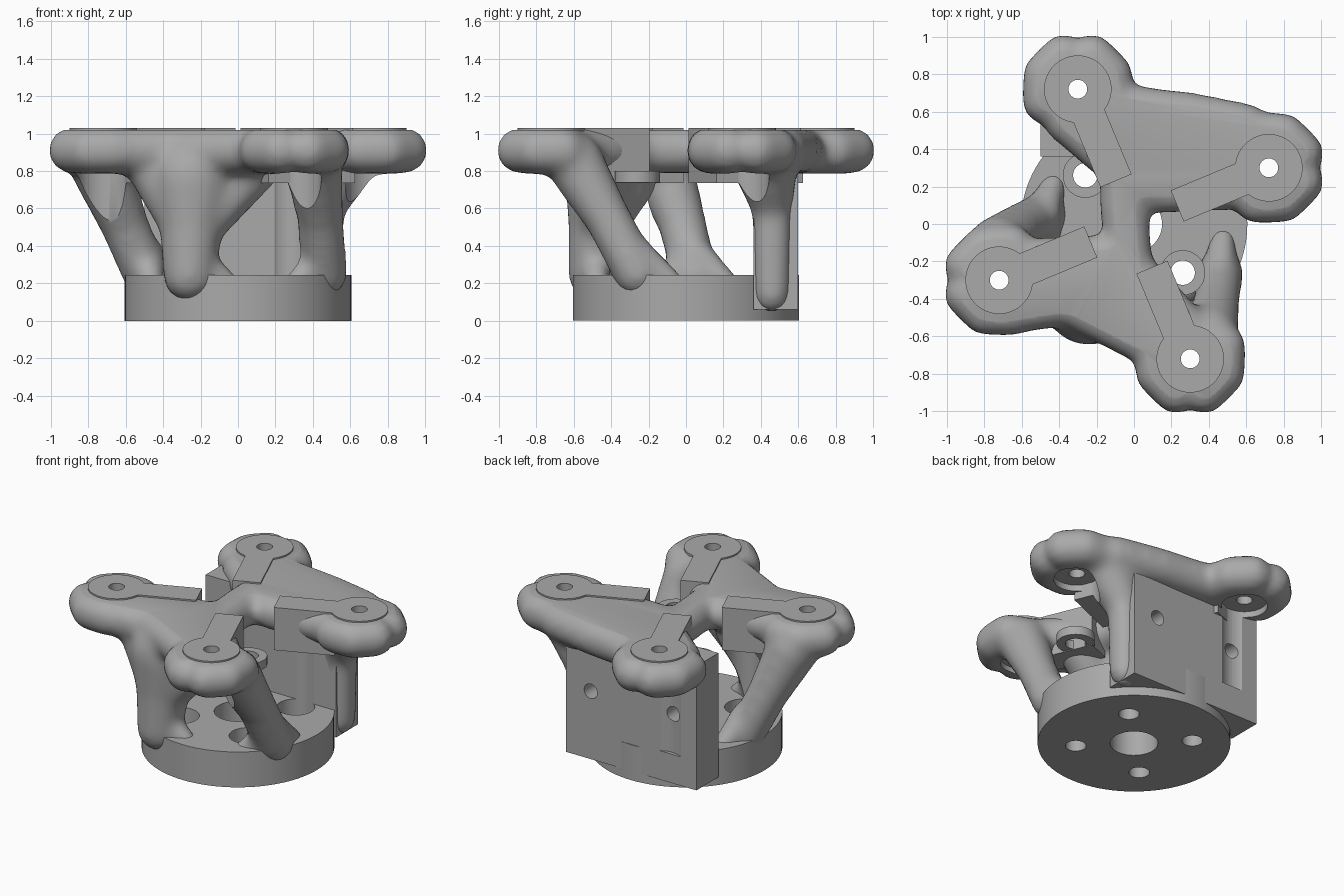
import bpy, bmesh, math
from mathutils import Vector, Matrix

if "Cube" in bpy.data.objects:
    bpy.data.objects.remove(bpy.data.objects["Cube"])

grey = bpy.data.materials.new("plain_grey")
grey.use_nodes = True
grey.diffuse_color = (0.4, 0.4, 0.4, 1)
grey.node_tree.nodes["Principled BSDF"].inputs["Base Color"].default_value = (0.4, 0.4, 0.4, 1)

PAD_R = 0.78                                   # pad distance from the centre
FIRST = math.atan2(0.3, 0.72)                  # angle of the first arm
ARMS = [FIRST + k * math.pi / 2 for k in range(4)]
SCREWS = [(sx * 0.26, sy * 0.26) for sx in (-1, 1) for sy in (-1, 1)]


def polar(r, a, off=0.0):
    return (r * math.cos(a) - off * math.sin(a), r * math.sin(a) + off * math.cos(a))


def finish(name, bm):
    bmesh.ops.recalc_face_normals(bm, faces=bm.faces)
    me = bpy.data.meshes.new(name)
    bm.to_mesh(me)
    bm.free()
    me.materials.append(grey)
    ob = bpy.data.objects.new(name, me)
    bpy.context.collection.objects.link(ob)
    return ob


def add_cyl(bm, xy, r, z0, z1, seg=48):
    m = Matrix.Translation((xy[0], xy[1], (z0 + z1) / 2))
    bmesh.ops.create_cone(bm, cap_ends=True, segments=seg, radius1=r, radius2=r,
                          depth=z1 - z0, matrix=m)


def add_box(bm, lo, hi, turn=0.0):
    lo, hi = Vector(lo), Vector(hi)
    m = (Matrix.Rotation(turn, 4, 'Z') @ Matrix.Translation((lo + hi) / 2)
         @ Matrix.Diagonal((*(hi - lo), 1)))
    bmesh.ops.create_cube(bm, size=1, matrix=m)


def apply_all(ob):
    bpy.context.view_layer.objects.active = ob
    for mod in list(ob.modifiers):
        bpy.ops.object.modifier_apply(modifier=mod.name)


def boolean(ob, cutter, op='DIFFERENCE'):
    mod = ob.modifiers.new("cut", 'BOOLEAN')
    mod.operation, mod.solver, mod.object = op, 'EXACT', cutter
    apply_all(ob)


def cylinders(name, rows):
    bm = bmesh.new()
    for row in rows:
        add_cyl(bm, *row)
    return finish(name, bm)


def smooth(ob):
    bpy.ops.object.select_all(action='DESELECT')
    ob.select_set(True)
    bpy.context.view_layer.objects.active = ob
    bpy.ops.object.shade_smooth_by_angle(angle=math.radians(35))


# unit ball used to build rounded hulls
tmp = bmesh.new()
bmesh.ops.create_icosphere(tmp, subdivisions=3, radius=1)
BALL = [v.co.copy() for v in tmp.verts]
tmp.free()


def hull(bm, balls):
    verts = [bm.verts.new(Vector((x, y, z)) + r * d) for x, y, z, r in balls for d in BALL]
    res = bmesh.ops.convex_hull(bm, input=verts)
    inner = [g for g in res["geom_interior"] if isinstance(g, bmesh.types.BMVert)]
    bmesh.ops.delete(bm, geom=inner, context='VERTS')


# cutters
pad_holes = cylinders("pad_hole_cutter", [(polar(PAD_R, a), 0.05, 0.5, 1.2) for a in ARMS])
tool_paths = cylinders("tool_path_cutter", [(polar(PAD_R, a), 0.145, 0.26, 0.83) for a in ARMS])
screw_holes = cylinders("screw_hole_cutter", [(p, 0.065, -0.1, 1.2) for p in SCREWS])
counterbores = cylinders("counterbore_cutter", [(p, 0.12, 0.12, 0.74) for p in SCREWS])
centre_hole = cylinders("centre_hole_cutter", [((0, 0), 0.15, -0.1, 0.5)])
bm = bmesh.new()
add_box(bm, (-2, -2, 0.03), (2, 2, 1.02))
trim = finish("top_trim_cutter", bm)
bm = bmesh.new()
for x in (-0.31, 0.31):
    m = Matrix.Translation((x, 0.66, 0.53)) @ Matrix.Rotation(math.pi / 2, 4, 'X')
    bmesh.ops.create_cone(bm, cap_ends=True, segments=48, radius1=0.05, radius2=0.05,
                          depth=0.4, matrix=m)
side_holes = finish("side_hole_cutter", bm)

# rounded body: four lobed pads and necks that leave one flank of each bar bare
bm = bmesh.new()
Z, R = 0.91, 0.125
for k, a in enumerate(ARMS):
    px, py = polar(PAD_R, a)
    flank = 1 if k % 2 == 0 else -1
    bare = 0.12 if k == 1 else 0.05
    for side in (-1, 1):
        lobe = [(*polar(0.64, a), Z, R), (px, py, Z, R)]
        for deg in (24, 66, 110):
            dx, dy = polar(0.187, k * math.pi / 2 + side * math.radians(deg))
            lobe.append((px + dx, py + dy, Z, R))
        hull(bm, lobe)
    hull(bm, [(*polar(0.64, a, 0.15 * flank), Z, R), (*polar(0.65, a, -bare * flank), Z, R),
              (*polar(0.2, a, 0.1 * flank), Z, 0.115)])

# webs joining the arms in pairs, bridged at the centre
WEBS = [
    [(-0.04, 0.62), (0.1, 0.58), (0.3, 0.58), (0.6, 0.52), (0.5, 0.28), (0.12, 0.2), (-0.06, 0.2)],
    [(-0.06, 0.25), (-0.06, 0.1), (-0.04, 0.0), (-0.02, -0.25)],
    [(-0.62, -0.46), (-0.35, -0.42), (-0.5, -0.28), (-0.12, -0.18), (-0.02, -0.25)],
    [(0.04, -0.62), (-0.1, -0.54), (-0.35, -0.42), (-0.12, -0.18), (-0.02, -0.25)],
]
for web in WEBS:
    hull(bm, [(x, y, Z, R) for x, y in web])

# legs with flared feet
LEGS = [
    [(-0.26, -0.49, 0.24, 0.14), (-0.25, -0.46, 0.5, 0.17), (-0.24, -0.4, 0.76, 0.25)],
    [(0.46, -0.26, 0.25, 0.125), (0.44, -0.42, 0.55, 0.125), (0.4, -0.6, 0.85, 0.16)],
    [(-0.48, 0.05, 0.22, 0.125), (-0.61, -0.02, 0.52, 0.13), (-0.73, -0.13, 0.83, 0.17)],
    [(0.46, 0.46, 0.14, 0.1), (0.46, 0.46, 0.6, 0.11), (0.56, 0.42, 0.85, 0.18)],
]
for leg in LEGS:
    for pair in zip(leg, leg[1:]):
        hull(bm, pair)
for x, y, z, r in [leg[0] for leg in LEGS[:3]]:
    a = math.atan2(y, x)
    for off in (-0.17, 0.17):
        hull(bm, [(x, y, 0.36, 0.09), (x, y, 0.24, 0.09), (*polar(0.45, a, off), 0.2, 0.07)])

# front leg fans out into the web
hull(bm, [(-0.25, -0.46, 0.47, 0.14), (-0.47, -0.4, 0.82, 0.13), (0.1, -0.42, 0.82, 0.13)])
body = finish("organic_body", bm)
mod = body.modifiers.new("blend", 'REMESH')
mod.mode, mod.voxel_size = 'VOXEL', 0.025
mod = body.modifiers.new("soften", 'SMOOTH')
mod.factor, mod.iterations = 0.5, 18
apply_all(body)
boolean(body, trim, 'INTERSECT')
for c in (tool_paths, pad_holes, counterbores):
    boolean(body, c)

# round base with counterbored screw holes
base = cylinders("round_base", [((0, 0), 0.605, 0, 0.245, 96)])
for c in (screw_holes, counterbores, centre_hole):
    boolean(base, c)

# rear mounting block with blind holes, tool slot and screw clearance scoops
bm = bmesh.new()
add_box(bm, (-0.5, 0.36, 0.06), (0.5, 0.6, 0.92))
block = finish("rear_block", bm)
for c in (side_holes, tool_paths, counterbores):
    boolean(block, c)

# keyhole shaped arm inserts: a round pad and a straight bar
parts = [body, base]
for k, a in enumerate(ARMS):
    pad = cylinders("arm_insert_%d" % k, [(polar(PAD_R, a), 0.18, 0.83, 1.03, 64)])
    bm = bmesh.new()
    add_box(bm, (0.25, -0.09, 0.735), (0.64, 0.09, 1.03), a)
    bar = finish("bar_helper_%d" % k, bm)
    boolean(pad, bar, 'UNION')
    bpy.data.objects.remove(bar)
    boolean(pad, pad_holes)
    parts.append(pad)

# small washers under the arms
washers = cylinders("screw_washers", [(p, 0.12, 0.74, 0.8) for p in SCREWS])
boolean(washers, screw_holes)
parts.append(washers)

for ob in parts:
    smooth(ob)
for ob in (pad_holes, tool_paths, screw_holes, counterbores, centre_hole, trim, side_holes):
    bpy.data.objects.remove(ob)
